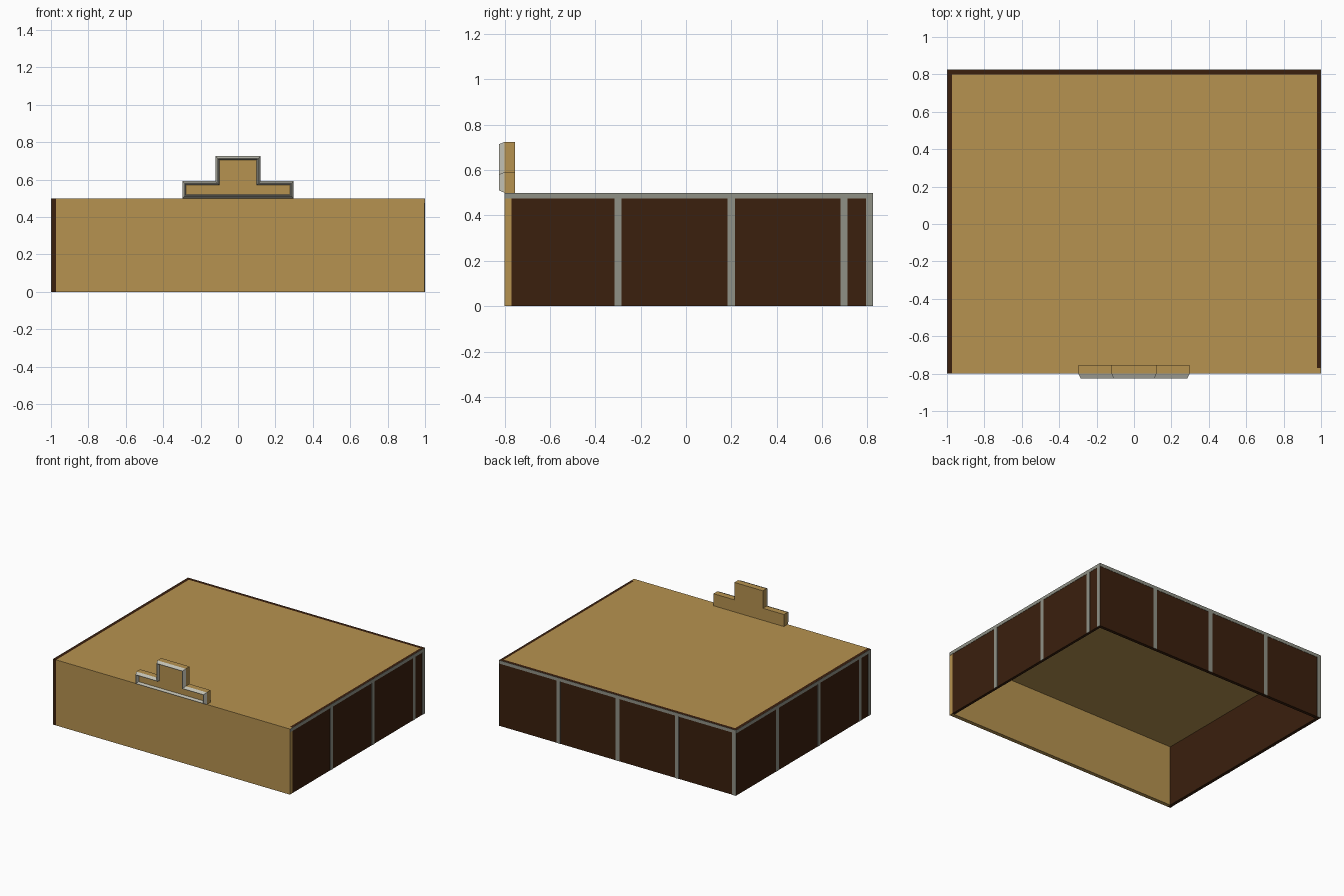
import bpy, bmesh

if "Cube" in bpy.data.objects:
    bpy.data.objects.remove(bpy.data.objects["Cube"])


def material(name, rgb):
    m = bpy.data.materials.new(name)
    m.diffuse_color = (*rgb, 1)
    m.use_nodes = True
    m.node_tree.nodes["Principled BSDF"].inputs["Base Color"].default_value = m.diffuse_color
    return m


TAN = material("tan plaster", (0.47, 0.29, 0.08))
DARK = material("dark brown panel", (0.043, 0.014, 0.004))
GREY = material("grey trim", (0.28, 0.285, 0.24))
LIGHT = material("light grey rim", (0.55, 0.54, 0.46))


def finish(name, bm, mat):
    bmesh.ops.recalc_face_normals(bm, faces=bm.faces)
    me = bpy.data.meshes.new(name)
    bm.to_mesh(me)
    bm.free()
    me.materials.append(mat)
    ob = bpy.data.objects.new(name, me)
    bpy.context.collection.objects.link(ob)
    return ob


def box(name, x, y, z, mat):
    bm = bmesh.new()
    bmesh.ops.create_cube(bm, size=1)
    for v in bm.verts:
        for i, (a, b) in enumerate((x, y, z)):
            v.co[i] = a if v.co[i] < 0 else b
    return finish(name, bm, mat)


X, F, B, H = 1.0, -0.8, 0.825, 0.5   # half width, front, back, height
P = 0.002                            # trim plate thickness
W = 0.026                            # wall thickness

# Shell: open underneath, each wall meeting the next at a corner
box("front_wall", (-X + W, X - P), (F, F + 0.03), (0, H), TAN)
box("right_wall", (X - W + 0.004, X - P), (F + 0.03, B - P), (0, H), DARK)
box("back_wall", (-X + W, X - W + 0.004), (B - W, B - P), (0, H), DARK)
box("left_wall", (-X + P, -X + W), (F, B - P), (0, H), DARK)
box("roof", (-X + W, X - W + 0.004), (F + 0.03, B - W), (H - 0.035, H), TAN)

# Thin trim: a rail along the top of each dark wall and posts every half unit
RAIL = H - 0.025
box("right_rail", (X - P, X), (F, B), (RAIL, H), GREY)
box("left_rail", (-X, -X + P), (F, B), (RAIL, H), GREY)
box("back_rail", (-X + P, X - P), (B - P, B), (RAIL, H), GREY)
R = 0.016
for i, y in enumerate((-0.3, 0.2, 0.697, B - R)):
    box(f"right_post_{i}", (X - P, X), (y - R, y + R), (0, RAIL), GREY)
for i, y in enumerate((0.325, -0.175, -0.672, F + R)):
    box(f"left_post_{i}", (-X, -X + P), (y - R, y + R), (0, RAIL), GREY)
for i, x in enumerate((0.5, 0.0, -0.5, -X + R + P)):
    box(f"back_post_{i}", (x - R, x + R), (B - P, B), (0, RAIL), GREY)


# Stepped parapet above the front wall; d insets the outline
def outline(d):
    half = [(0.297 - d, H + d), (0.297 - d, 0.592 - d),
            (0.12 - d, 0.592 - d), (0.12 - d, 0.725 - d)]
    return half + [(-x, z) for x, z in reversed(half)]


def loft(name, rings, mat, capped):
    bm = bmesh.new()
    loops = [[bm.verts.new((x, y, z)) for x, z in outline(d)] for d, y in rings]
    n = len(loops[0])
    for a, b in zip(loops, loops[1:]):
        for i in range(n):
            j = (i + 1) % n
            bm.faces.new((a[i], a[j], b[j], b[i]))
    if capped:
        bm.faces.new(loops[0])
        bm.faces.new(loops[-1])
    return finish(name, bm, mat)


loft("parapet", [(0, F), (0, -0.755)], TAN, True)
# Bevelled rim on the parapet front
loft("parapet_rim", [(0, F), (0.011, -0.825), (0.014, -0.825), (0.02, F), (0, F)],
     LIGHT, False)
